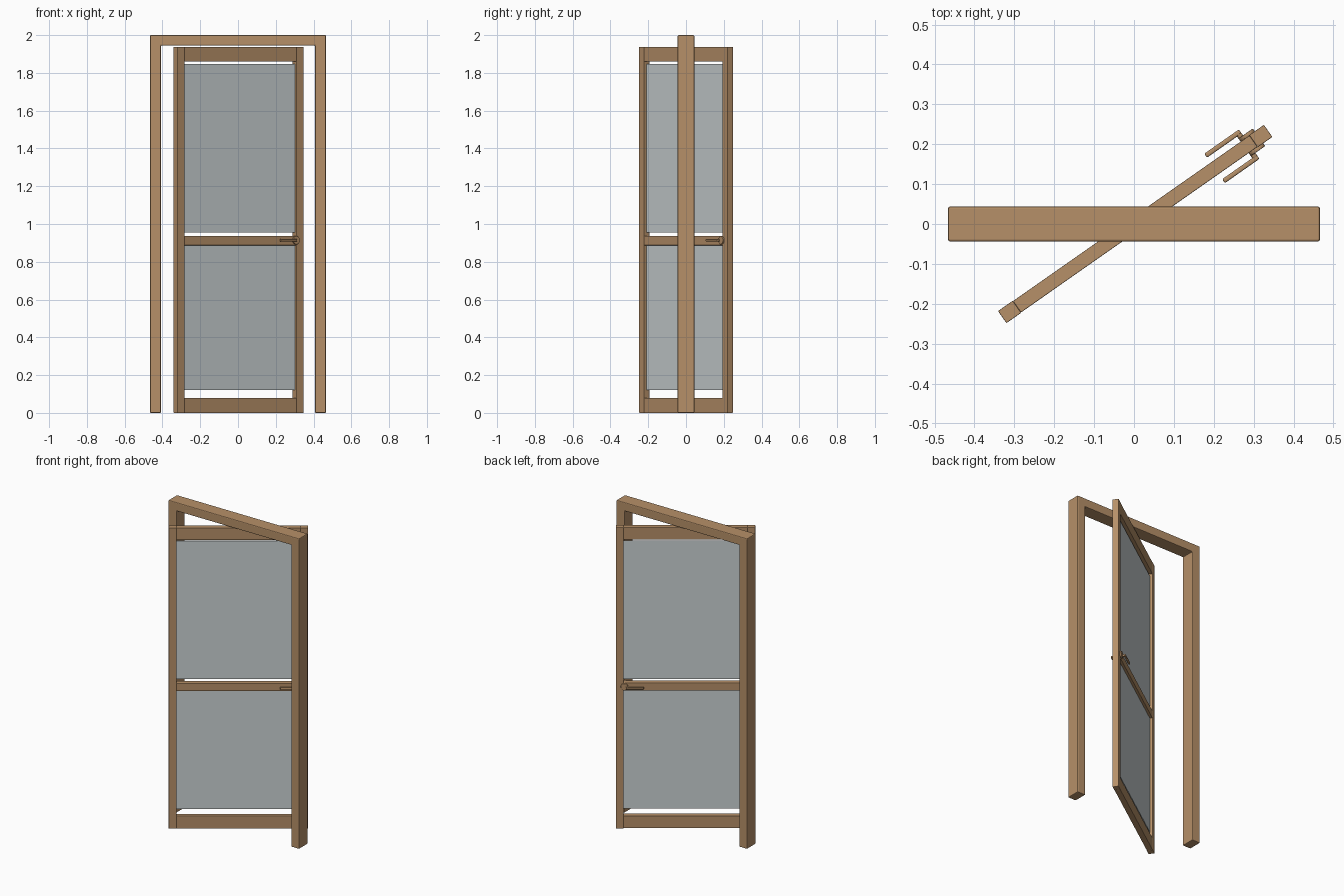
import bpy, bmesh
from math import radians, pi
from mathutils import Matrix, Vector

if "Cube" in bpy.data.objects:
    bpy.data.objects.remove(bpy.data.objects["Cube"])


def material(name, rgb):
    m = bpy.data.materials.new(name)
    m.use_nodes = True
    m.diffuse_color = (*rgb, 1)
    m.node_tree.nodes["Principled BSDF"].inputs["Base Color"].default_value = (*rgb, 1)
    return m


wood = material("warm_wood", (0.47, 0.28, 0.14))
panel_grey = material("pale_grey_panel", (0.60, 0.65, 0.66))

# The leaf pivots about its vertical centre line
LEAF = Matrix.Translation((0.003, 0, 0)) @ Matrix.Rotation(radians(35), 4, "Z")


def finish(name, bm, mat, matrix=Matrix(), bevel=0.0, segments=2):
    bmesh.ops.recalc_face_normals(bm, faces=bm.faces)
    mesh = bpy.data.meshes.new(name)
    bm.to_mesh(mesh)
    bm.free()
    mesh.materials.append(mat)
    ob = bpy.data.objects.new(name, mesh)
    bpy.context.collection.objects.link(ob)
    ob.matrix_world = matrix
    if bevel:
        mod = ob.modifiers.new("soft_edges", "BEVEL")
        mod.width, mod.segments = bevel, segments
    return ob


def box(name, low, high, mat=wood, bevel=0.002, segments=2):
    low, high = Vector(low), Vector(high)
    bm = bmesh.new()
    bmesh.ops.create_cube(bm, size=1, matrix=Matrix.Translation((low + high) / 2)
                          @ Matrix.Diagonal((*(high - low), 1)))
    return finish(name, bm, mat, LEAF, bevel, segments)


def disc(name, u, v0, v1, z, radius, bevel):
    bm = bmesh.new()
    place = Matrix.Translation((u, (v0 + v1) / 2, z)) @ Matrix.Rotation(pi / 2, 4, "X")
    bmesh.ops.create_cone(bm, cap_ends=True, segments=24, radius1=radius, radius2=radius,
                          depth=abs(v1 - v0), matrix=place)
    ob = finish(name, bm, wood, LEAF)
    for p in ob.data.polygons:
        p.use_smooth = len(p.vertices) == 4
    if bevel:
        mod = ob.modifiers.new("soft_edges", "BEVEL")
        mod.width, mod.segments = bevel, 2
    return ob


# Outer frame: one U-shaped profile extruded through its depth
HALF, POST, DEPTH, TOP, HEAD = 0.466, 0.058, 0.044, 2.0, 1.944
inner = HALF - POST
outline = [(-HALF, 0), (-HALF, TOP), (HALF, TOP), (HALF, 0),
           (inner, 0), (inner, HEAD), (-inner, HEAD), (-inner, 0)]
bm = bmesh.new()
face = bm.faces.new([bm.verts.new((x, -DEPTH, z)) for x, z in outline])
new = bmesh.ops.extrude_face_region(bm, geom=[face])["geom"]
bmesh.ops.translate(bm, vec=(0, 2 * DEPTH, 0),
                    verts=[g for g in new if isinstance(g, bmesh.types.BMVert)])
finish("door_frame", bm, wood, bevel=0.005)

# Leaf stiles
END, INNER, THICK, LEAF_TOP = 0.407, 0.362, 0.0185, 1.938
box("hinge_stile", (-END, -THICK, 0), (-INNER, THICK, LEAF_TOP))
box("lock_stile", (INNER, -THICK, 0), (END, THICK, LEAF_TOP))

# Leaf rails
RAIL = 0.0175
for name, z0, z1 in (("bottom_rail", 0, 0.08), ("middle_rail", 0.887, 0.936),
                     ("top_rail", 1.86, LEAF_TOP)):
    box(name, (-INNER, -RAIL, z0), (INNER, RAIL, z1))

# Thin infill panels, with open slots beside the rails
for name, z0, z1 in (("lower_panel", 0.12, 0.89), ("upper_panel", 0.956, 1.846)):
    box(name, (-INNER, -0.002, z0), (INNER, 0.002, z1), panel_grey, bevel=0)

# Lever handle on both faces
GRIP_Z, PIVOT = 0.914, 0.357
for side, s in (("front", -1), ("back", 1)):
    disc(side + "_handle_rose", PIVOT, s * 0.017, s * 0.027, GRIP_Z, 0.022, 0.002)
    disc(side + "_handle_neck", 0.342, s * 0.02, s * 0.04, GRIP_Z, 0.007, 0)
    v = sorted((s * 0.033, s * 0.045))
    box(side + "_handle_lever", (0.243, v[0], GRIP_Z - 0.007),
        (0.349, v[1], GRIP_Z + 0.007), bevel=0.004, segments=3)
